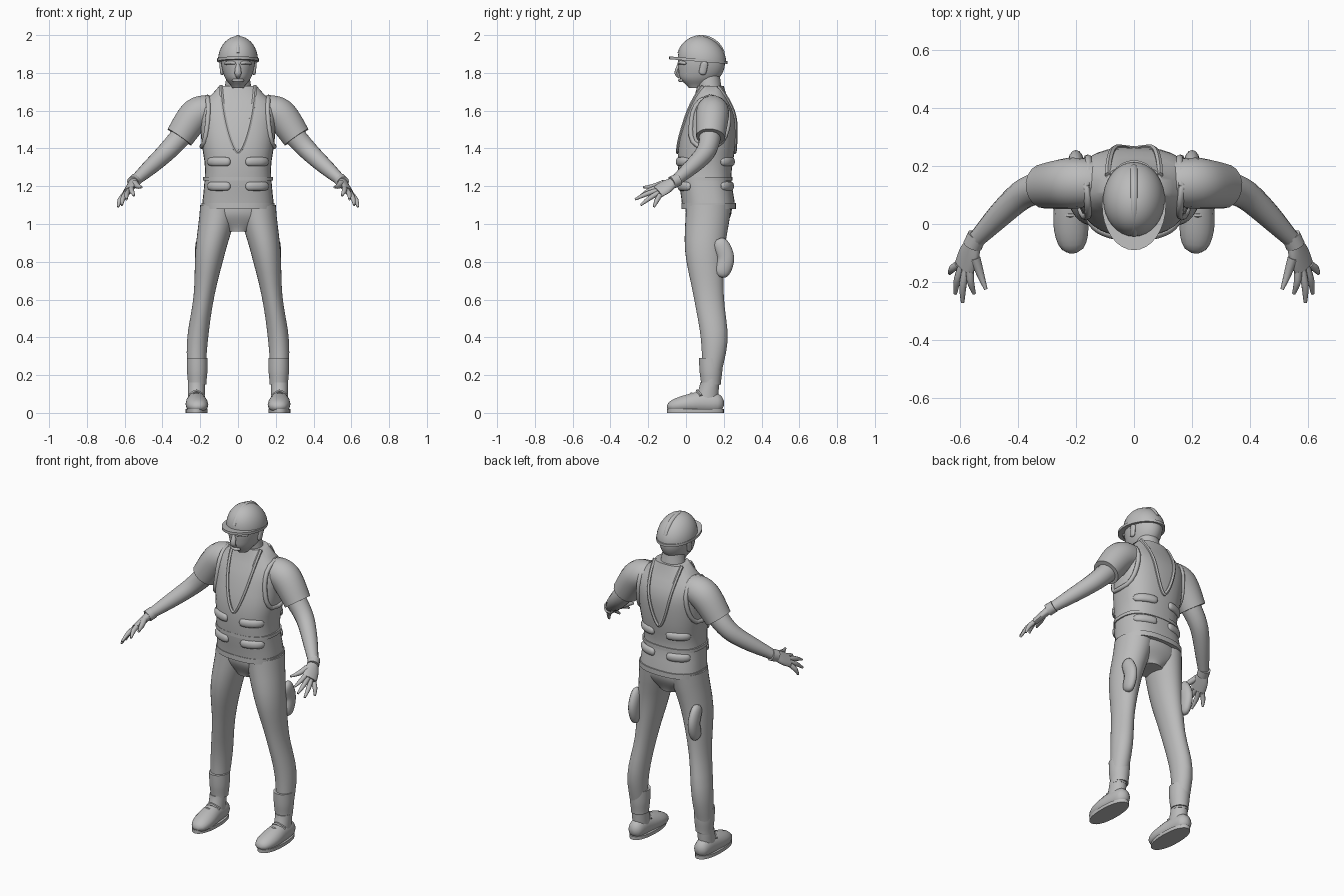
import bpy, bmesh, math
from mathutils import Vector

cube = bpy.data.objects.get("Cube")
if cube:
    bpy.data.objects.remove(cube)

grey = bpy.data.materials.new("plain grey")
grey.use_nodes = True
colour = (0.5, 0.5, 0.5, 1)
grey.diffuse_color = colour
grey.node_tree.nodes["Principled BSDF"].inputs["Base Color"].default_value = colour


def ramp(values, f):
    """Smooth value at fraction f along an evenly spaced list, or a constant."""
    if not isinstance(values, list):
        return values
    last = len(values) - 1
    i = min(int(f * last), last - 1)
    t = f * last - i
    start, end = values[i], values[i + 1]
    lead = (end - values[max(i - 1, 0)]) / 2
    trail = (values[min(i + 2, last)] - start) / 2
    rise = t * t * (3 - 2 * t)
    return start * (1 - rise) + end * rise + lead * (t * (1 - t) ** 2) - trail * (t * t * (1 - t))


def oval(turn, power):
    """Point on a unit superellipse at a fraction of a full turn."""
    c, s = math.cos(turn * math.tau), math.sin(turn * math.tau)
    return math.copysign(abs(c) ** power, c), math.copysign(abs(s) ** power, s)


def skin(name, rings, closed, mirror):
    """Join rings of points into one smooth surface, capped unless closed."""
    bm = bmesh.new()
    loops = [[bm.verts.new(p) for p in ring] for ring in rings]
    pairs = list(zip(loops, loops[1:]))
    if closed:
        pairs.append((loops[-1], loops[0]))
    else:
        bm.faces.new(loops[0])
        bm.faces.new(loops[-1])
    for low, high in pairs:
        for j in range(len(low)):
            bm.faces.new((low[j - 1], low[j], high[j], high[j - 1]))
    bmesh.ops.recalc_face_normals(bm, faces=bm.faces)
    mesh = bpy.data.meshes.new(name)
    bm.to_mesh(mesh)
    bm.free()
    mesh.materials.append(grey)
    obj = bpy.data.objects.new(name, mesh)
    bpy.context.collection.objects.link(obj)
    if mirror:
        obj.modifiers.new("mirror", "MIRROR").use_mirror_merge = False
    bpy.ops.object.select_all(action="DESELECT")
    obj.select_set(True)
    bpy.context.view_layer.objects.active = obj
    bpy.ops.object.shade_smooth_by_angle(angle=math.radians(50))


def stack(name, z, y, width, depth, x=0, power=1, steps=16, sides=32, tilt=0, dome=False, mirror=False):
    """Level rings from bottom to top, with ramped centre and half sizes."""
    rings = []
    for i in range(steps + 1):
        f = i / steps
        if dome:
            f = math.sin(f * math.pi / 2)
        scale = max(math.sqrt(1 - f * f), 0.02) if dome else 1
        ring = []
        for j in range(sides):
            c, s = oval(j / sides, power)
            reach = ramp(depth, f) * scale * s
            ring.append((ramp(x, f) + ramp(width, f) * scale * c, ramp(y, f) + reach,
                         z[0] + (z[1] - z[0]) * f - tilt * reach))
        rings.append(ring)
    skin(name, rings, False, mirror)


def tube(name, path, wide, thick=None, side=(0, 1, 0), steps=14, sides=14,
         closed=False, blunt=0, floor=0, mirror=False):
    """Rings along a path, with half size wide along side and thick across it."""
    path = [Vector(p) for p in path]
    spots = path if closed else [ramp(path, i / steps) for i in range(steps + 1)]
    count, rings = len(spots), []
    for i, spot in enumerate(spots):
        f = i / (count - 1)
        before = spots[i - 1] if i or closed else spot
        after = spots[(i + 1) % count] if i < count - 1 or closed else spot
        along = (after - before).normalized()
        u = Vector(side)
        u = (u - along * u.dot(along)).normalized()
        v = along.cross(u)
        scale = max(math.sqrt(1 - abs(2 * f - 1) ** blunt), 0.3) if blunt else 1
        a = ramp(wide, f) * scale
        b = ramp(wide if thick is None else thick, f) * scale
        ring = []
        for j in range(sides):
            c, s = oval(j / sides, 1)
            p = spot + u * (a * c) + v * (b * s)
            p.z = max(p.z, floor)
            ring.append(p)
        rings.append(ring)
    skin(name, rings, closed, mirror)


SIDEWAYS, UP = (1, 0, 0), (0, 0, 1)

# Vest body, with a lookup for parts that lie on it
vest = dict(z=(1.09, 1.73), y=[.12, .1, .11, .13, .13], depth=[.14, .14, .15, .13, .07],
            width=[.19, .18, .175, .19, .2, .2, .1], power=.8)
stack("vest", **vest)


def on_vest(x, z, facing):
    low, high = vest["z"]
    f = (z - low) / (high - low)
    k = min(abs(x) / ramp(vest["width"], f), 1) ** (2 / vest["power"])
    bulge = ramp(vest["depth"], f) * (1 - k) ** (vest["power"] / 2)
    return Vector((x, ramp(vest["y"], f) + facing * bulge, z))


# Neckline trim and pocket flaps, front and back
for word, facing in (("front", -1), ("back", 1)):
    curve = [oval(i / 48, 1.3) for i in range(25)]
    tube(word + "_neck_trim", [on_vest(.09 * c, 1.73 - .35 * abs(s), facing) for c, s in curve],
         wide=.011, sides=6, steps=32)
    for z in (1.2, 1.33):
        row = [on_vest(.04 + .03 * i, z, facing) for i in range(5)]
        tube(word + "_pocket_flap", row, wide=.024, thick=.015, side=UP, blunt=6, mirror=True)

# Armhole trim, hem and waist band
hole = []
for i in range(20):
    c, s = oval(i / 20, 1)
    hole.append(on_vest(.18 - .02 * abs(s) - .012 * c, 1.545 + .135 * c, math.copysign(1, s)))
tube("armhole_trim", hole, wide=.013, side=SIDEWAYS, sides=8, closed=True, mirror=True)
stack("vest_hem", z=(1.08, 1.11), y=.12, width=.192, depth=.145, power=.8, steps=2)
stack("waist_band", z=(1.23, 1.25), y=.102, width=.184, depth=.143, power=.8, steps=2)

# Sleeves and arms
tube("sleeve", [(.13, .14, 1.6), (.22, .14, 1.58), (.31, .13, 1.46)], wide=[.08, .088, .077],
     sides=18, mirror=True)
wrist = Vector((.55, -.06, 1.225))
tube("arm", [(.27, .13, 1.5), (.385, .1, 1.375), wrist], wide=[.06, .055, .045, .028], mirror=True)
tube("glove_cuff", [wrist + Vector((-.01, .02, .01)), wrist + Vector((.006, -.015, -.006))],
     wide=.034, steps=2, mirror=True)

# Hands, with fingers fanned across the palm
across = Vector((.12, .07, -.11)).normalized()
knuckles = Vector((.585, -.15, 1.17))
tube("palm", [wrist, knuckles], wide=[.026, .044, .044], thick=[.024, .018], side=across, mirror=True)
fingers = {"index": (.55, -.24, 1.15), "middle": (.59, -.27, 1.13),
           "ring": (.615, -.24, 1.1), "little": (.635, -.17, 1.09)}
for i, (word, tip) in enumerate(fingers.items()):
    root = knuckles + across * (.02 * i - .03)
    bend = (root + Vector(tip)) / 2 + Vector((.005, 0, .005))
    tube(word + "_finger", [root, bend, tip], wide=[.014, .013, .006], sides=8, steps=6, mirror=True)
tube("thumb", [wrist.lerp(knuckles, .5) - across * .03, (.53, -.17, 1.2), (.51, -.225, 1.195)],
     wide=[.018, .014, .006], sides=8, steps=6, mirror=True)

# Trousers and cuffs
stack("trouser_seat", z=(.96, 1.15), y=.12, width=[.07, .19, .19, .17], depth=[.08, .12, .12])
stack("trouser_leg", z=(.14, 1.1), x=[.22, .215, .18, .145, .1], y=[.13, .15, .12, .1, .12],
      width=[.045, .055, .055, .08, .1], depth=[.045, .07, .08, .105, .12], mirror=True)
stack("trouser_cuff", z=(.15, .29), x=.216, y=.132, width=[.048, .054, .055],
      depth=[.052, .06, .063], mirror=True)

# Thigh pouches
tube("thigh_pouch", [(.2, .17, .92), (.2, .21, .82), (.2, .18, .72)], wide=.045, thick=.028,
     blunt=4, mirror=True)

# Boots
tube("boot", [(.22, .2, .05), (.22, .05, .05), (.21, -.1, .03)], wide=[.045, .05, .06, .045],
     thick=[.05, .065, .05, .03], side=SIDEWAYS, blunt=6, floor=.01, mirror=True)
stack("boot_sole", z=(0, .02), x=.22, y=.05, width=.058, depth=.15, power=.9, steps=1, mirror=True)
stack("boot_ankle", z=(.06, .16), x=.22, y=[.11, .125], width=.045, depth=[.06, .05], mirror=True)
for y, z in ((.06, .115), (.03, .1)):
    ends = [(x, y + .02, z - .025) for x in (.18, .26)]
    tube("boot_lace", [ends[0], (.22, y, z), ends[1]], wide=.009, sides=6, mirror=True)

# Neck and head
stack("neck", z=(1.68, 1.8), y=[.13, .115], width=[.075, .06], depth=.063)
stack("head", z=(1.72, 1.91), y=[.06, .08, .08], width=[.03, .065, .083, .09, .085],
      depth=[.045, .1, .12, .124, .115])
tube("nose", [(0, -.03, 1.85), (0, -.05, 1.8), (0, -.03, 1.78)], wide=[.01, .018, .012], thick=.012,
     side=SIDEWAYS, sides=8, steps=6)
tube("brow", [(.01, -.036, 1.85), (.04, -.03, 1.855), (.07, 0, 1.85)], wide=.01, side=UP,
     blunt=4, sides=8, mirror=True)
tube("mouth", [(-.03, -.02, 1.76), (0, -.033, 1.76), (.03, -.02, 1.76)], wide=.009, side=UP,
     blunt=4, sides=8)
tube("ear", [(.084, .085, 1.79), (.09, .1, 1.86)], wide=.02, thick=.01, blunt=4, mirror=True)

# Hard hat
stack("hat_dome", z=(1.865, 1.995), y=[.085, .075], width=.106, depth=.128, tilt=.03, dome=True)
stack("hat_brim", z=(1.86, 1.875), y=.065, width=.11, depth=.155, tilt=.08, steps=1)
arc = [oval(i / 40, 1) for i in range(2, 19)]
tube("hat_ridge", [(0, .08 + .122 * c, 1.865 + .125 * s) for c, s in arc], wide=.013, thick=.01,
     side=SIDEWAYS, sides=8, steps=24)
